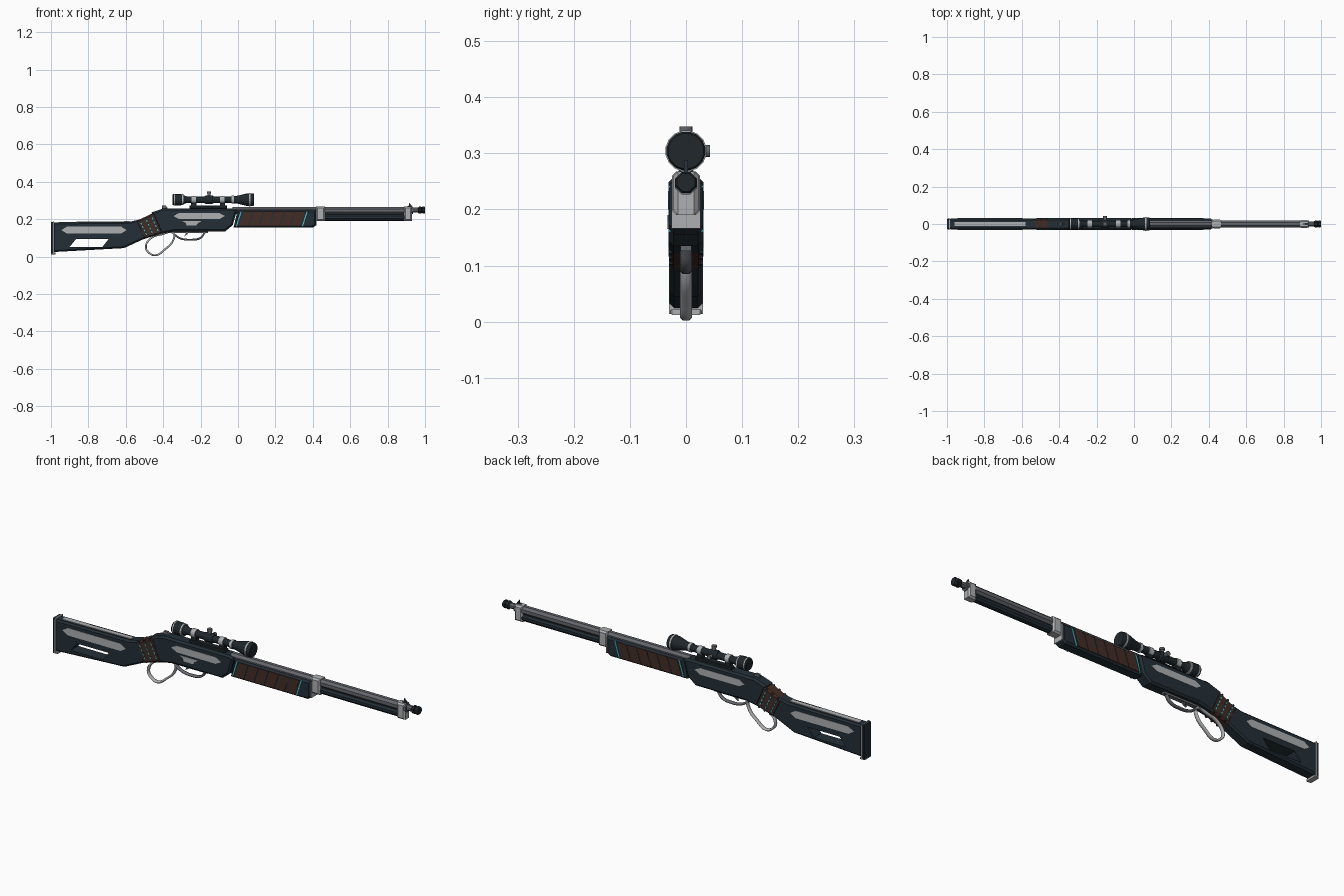
import bpy, bmesh, math
from mathutils import Matrix, Vector

if "Cube" in bpy.data.objects:
    bpy.data.objects.remove(bpy.data.objects["Cube"], do_unlink=True)


def material(name, r, g, b):
    m = bpy.data.materials.new(name)
    m.use_nodes = True
    m.diffuse_color = (r, g, b, 1)
    m.node_tree.nodes["Principled BSDF"].inputs["Base Color"].default_value = (r, g, b, 1)
    return m


NAVY = material("dark navy", 0.017, 0.028, 0.038)
BROWN = material("brown wrap", 0.055, 0.025, 0.018)
SILVER = material("silver", 0.42, 0.43, 0.44)
STEEL = material("gun steel", 0.13, 0.135, 0.15)
CYAN = material("cyan glow", 0.06, 0.55, 0.6)
BLACK = material("scope black", 0.014, 0.02, 0.024)


def finish(name, bm, mat):
    bmesh.ops.recalc_face_normals(bm, faces=bm.faces)
    mesh = bpy.data.meshes.new(name)
    bm.to_mesh(mesh)
    bm.free()
    mesh.materials.append(mat)
    ob = bpy.data.objects.new(name, mesh)
    bpy.context.collection.objects.link(ob)
    return ob


def prism(name, pts, half, mat, bevel=0, y=0):
    """Side outline in x and z, extruded across y, with chamfered rims."""
    bm = bmesh.new()
    face = bm.faces.new([bm.verts.new((x, y - half, z)) for x, z in pts])
    ext = bmesh.ops.extrude_face_region(bm, geom=[face])["geom"]
    bmesh.ops.translate(bm, vec=(0, 2 * half, 0),
                        verts=[v for v in ext if isinstance(v, bmesh.types.BMVert)])
    if bevel:
        rims = [e for e in bm.edges if abs(e.verts[0].co.y - e.verts[1].co.y) < 1e-5]
        bmesh.ops.bevel(bm, geom=rims, offset=bevel, segments=1, affect="EDGES")
    return finish(name, bm, mat)


def box(name, x0, x1, z0, z1, half, mat, bevel=0, y=0):
    return prism(name, [(x0, z0), (x1, z0), (x1, z1), (x0, z1)], half, mat, bevel, y)


def slant(name, x, width, z0, z1, shift, half, mat):
    """Leaning stripe that shows on both sides."""
    return prism(name, [(x, z0), (x + width, z0), (x + width + shift, z1), (x + shift, z1)], half, mat)


def inlay(name, x0, x1, z0, z1, half, mat):
    """Long plate with pointed ends."""
    zm, tip = (z0 + z1) / 2, 0.03
    return prism(name, [(x0, zm), (x0 + tip, z0), (x1 - tip, z0), (x1, zm),
                        (x1 - tip, z1), (x0 + tip, z1)], half, mat)


def lathe(name, profile, centre, mat, sides=16, axis="X"):
    """Profile of (distance, radius) turned about an axis."""
    bm = bmesh.new()
    rings = []
    for d, r in profile:
        ring = []
        for i in range(sides):
            a = 2 * math.pi * (i + 0.5) / sides
            ring.append(bm.verts.new((d, r * math.cos(a), r * math.sin(a))))
        rings.append(ring)
    for a, b in zip(rings, rings[1:]):
        for i in range(sides):
            j = (i + 1) % sides
            bm.faces.new((a[i], a[j], b[j], b[i]))
    bm.faces.new(rings[0])
    bm.faces.new(rings[-1])
    turn = {"X": Matrix(), "Y": Matrix.Rotation(-math.pi / 2, 4, "Z"),
            "Z": Matrix.Rotation(-math.pi / 2, 4, "Y")}[axis]
    bm.transform(Matrix.Translation(Vector(centre)) @ turn)
    return finish(name, bm, mat)


def strap(name, pts, mat, cyclic):
    """Bent flat bar following a curve in the side plane."""
    cu = bpy.data.curves.new(name, "CURVE")
    cu.dimensions, cu.fill_mode = "2D", "NONE"
    cu.extrude, cu.bevel_depth, cu.bevel_resolution = 0.006, 0.005, 0
    cu.resolution_u = 4
    sp = cu.splines.new("BEZIER")
    sp.bezier_points.add(len(pts) - 1)
    sp.use_cyclic_u = cyclic
    for p, (x, z) in zip(sp.bezier_points, pts):
        p.co = (x, z, 0)
        p.handle_left_type = p.handle_right_type = "AUTO"
    cu.materials.append(mat)
    ob = bpy.data.objects.new(name, cu)
    ob.rotation_euler = (math.pi / 2, 0, 0)
    bpy.context.collection.objects.link(ob)
    bpy.ops.object.select_all(action="DESELECT")
    bpy.context.view_layer.objects.active = ob
    ob.select_set(True)
    bpy.ops.object.convert(target="MESH")


# Stock with a slanted opening
stock = prism("stock", [(-0.988, 0.024), (-0.61, 0.045), (-0.49, 0.1), (-0.53, 0.197),
                        (-0.58, 0.186), (-0.988, 0.182)], 0.029, NAVY, 0.008)
cutter = slant("stock_cutter", -0.9, 0.175, 0.052, 0.095, 0.035, 0.1, NAVY)
cutter.hide_render = True
cut = stock.modifiers.new("opening", "BOOLEAN")
cut.operation, cut.solver, cut.object = "DIFFERENCE", "EXACT", cutter
bpy.context.view_layer.objects.active = stock
bpy.ops.object.modifier_apply(modifier="opening")
bpy.data.objects.remove(cutter, do_unlink=True)
inlay("stock_inlay", -0.945, -0.595, 0.123, 0.16, 0.031, SILVER)
prism("stock_top_strip", [(-0.96, 0.178), (-0.58, 0.182), (-0.58, 0.189), (-0.96, 0.185)], 0.012, SILVER)
box("butt_plate", -1.0, -0.985, 0.016, 0.186, 0.029, NAVY, 0.004)
box("butt_trim", -0.988, -0.983, 0.014, 0.187, 0.03, SILVER)
box("butt_toe", -1.0, -0.975, 0.012, 0.022, 0.028, SILVER, 0.003)

# Wrapped wrist with dark bands and stitched cyan lines
prism("wrist", [(-0.548, 0.188), (-0.446, 0.236), (-0.4, 0.126), (-0.502, 0.094)], 0.03, BROWN, 0.008)
for i in range(3):
    t = 0.2 + 0.3 * i
    top = Vector((-0.548 + 0.102 * t, 0.187 + 0.048 * t))
    low = Vector((-0.502 + 0.102 * t, 0.095 + 0.032 * t))
    side = Vector((0.004, 0.0015))
    prism("wrist_band", [low - side, low + side, top + side, top - side], 0.0306, NAVY)
    for k in range(4):
        a = low.lerp(top, 0.16 + 0.19 * k)
        b = low.lerp(top, 0.26 + 0.19 * k)
        s = side * 0.6
        prism("wrist_stitch", [a - s, a + s, b + s, b - s], 0.0312, CYAN)

# Receiver
prism("receiver", [(-0.462, 0.236), (-0.395, 0.258), (-0.03, 0.258), (-0.005, 0.25), (-0.028, 0.168),
                   (-0.068, 0.135), (-0.34, 0.135), (-0.412, 0.122)], 0.031, NAVY, 0.009)
inlay("receiver_inlay", -0.345, -0.07, 0.2, 0.233, 0.0325, SILVER)
prism("loading_gate", [(-0.3, 0.19), (-0.195, 0.19), (-0.215, 0.178), (-0.225, 0.165),
                       (-0.275, 0.165), (-0.28, 0.18)], 0.002, SILVER, y=-0.031)
prism("hammer", [(-0.41, 0.24), (-0.37, 0.25), (-0.385, 0.272), (-0.405, 0.272)], 0.006, STEEL)
prism("trigger", [(-0.27, 0.14), (-0.255, 0.14), (-0.272, 0.118), (-0.288, 0.108), (-0.28, 0.122)], 0.005, STEEL)
strap("trigger_guard", [(-0.345, 0.122), (-0.31, 0.098), (-0.25, 0.09), (-0.2, 0.1), (-0.175, 0.133)], STEEL, False)
strap("lever_loop", [(-0.345, 0.125), (-0.345, 0.09), (-0.395, 0.035), (-0.44, 0.007), (-0.478, 0.022),
                     (-0.493, 0.052), (-0.463, 0.1), (-0.41, 0.118)], SILVER, True)
box("lever_bar", -0.36, -0.16, 0.126, 0.138, 0.01, STEEL)

# Fore-end with slanted wrap panels between cyan lines
prism("fore_end", [(-0.024, 0.155), (0.4, 0.155), (0.418, 0.167), (0.418, 0.248), (-0.002, 0.248)],
      0.03, NAVY, 0.009)
for i in range(6):
    slant("wrap_panel", 0.002 + 0.056 * i, 0.05, 0.163, 0.24, 0.026, 0.0315, BROWN)
for x in (-0.012, 0.341):
    slant("glow_line", x, 0.006, 0.16, 0.243, 0.026, 0.0316, CYAN)
box("fore_end_trim", 0.416, 0.421, 0.166, 0.245, 0.026, SILVER)

# Barrel, magazine tube, bands and muzzle
lathe("barrel", [(-0.03, 0.021), (0.935, 0.021)], (0, 0, 0.246), STEEL, 8)
lathe("magazine_tube", [(0.4, 0.019), (0.92, 0.019)], (0, 0, 0.21), NAVY, 10)
box("rear_band", 0.418, 0.466, 0.19, 0.268, 0.025, SILVER, 0.008)
box("front_band", 0.887, 0.93, 0.19, 0.268, 0.022, SILVER, 0.008)
lathe("muzzle_neck", [(0.92, 0.014), (0.97, 0.014)], (0, 0, 0.248), STEEL, 8)
lathe("muzzle", [(0.963, 0.016), (0.968, 0.02), (0.979, 0.02), (0.981, 0.017), (0.985, 0.017),
                 (0.987, 0.02), (0.996, 0.02), (1.0, 0.017)], (0, 0, 0.248), BLACK, 8)
prism("front_sight", [(0.9, 0.266), (0.932, 0.266), (0.926, 0.275), (0.916, 0.288), (0.915, 0.274)],
      0.004, NAVY)

# Scope, its rings, turrets and mounts
Z = 0.304
lathe("scope_body", [(-0.35, 0.027), (-0.345, 0.031), (-0.305, 0.031), (-0.29, 0.024), (-0.27, 0.017),
                     (-0.04, 0.017), (0.0, 0.022), (0.045, 0.034), (0.08, 0.035), (0.085, 0.032)],
      (0, 0, Z), BLACK)
for x0, x1, r in ((-0.3, -0.292, 0.03), (-0.342, -0.336, 0.032), (-0.248, -0.225, 0.021),
                  (-0.095, -0.072, 0.021), (-0.035, -0.022, 0.022), (0.06, 0.068, 0.037)):
    lathe("scope_ring", [(x0, r), (x1, r)], (0, 0, Z), SILVER)
lathe("turret_saddle", [(-0.18, 0.019), (-0.172, 0.023), (-0.138, 0.023), (-0.13, 0.019)], (0, 0, Z), BLACK)
lathe("top_turret", [(0.01, 0.009), (0.032, 0.009), (0.033, 0.012), (0.044, 0.012)],
      (-0.155, 0, Z), STEEL, 12, "Z")
lathe("side_turret", [(-0.043, 0.011), (-0.033, 0.011), (-0.032, 0.008), (-0.01, 0.008)],
      (-0.155, 0, Z), STEEL, 12, "Y")
box("mount_rail", -0.26, -0.06, 0.256, 0.272, 0.013, BLACK, 0.003)
for x in (-0.236, -0.083):
    box("mount_foot", x - 0.014, x + 0.014, 0.265, 0.292, 0.011, BLACK)
